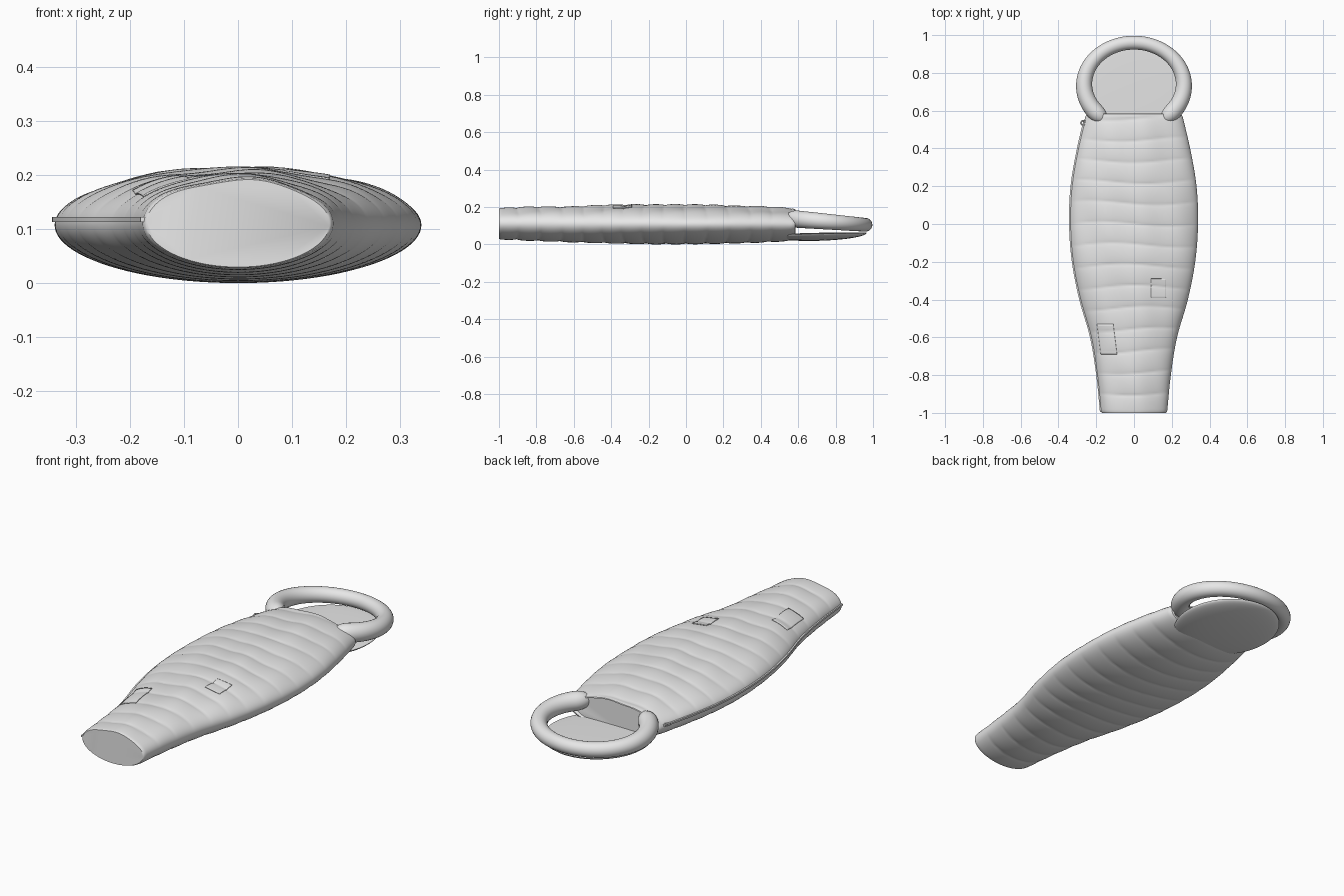
import bpy, bmesh
from math import sin, cos, pi, sqrt, radians, floor
from mathutils import Vector

cube = bpy.data.objects.get("Cube")
if cube:
    bpy.data.objects.remove(cube, do_unlink=True)

fabric = bpy.data.materials.new("light grey fabric")
fabric.use_nodes = True
fabric.diffuse_color = (0.8, 0.8, 0.8, 1)
fabric.node_tree.nodes["Principled BSDF"].inputs["Base Color"].default_value = (0.8, 0.8, 0.8, 1)


def finish(name, bm, angle=40):
    bmesh.ops.recalc_face_normals(bm, faces=bm.faces)
    mesh = bpy.data.meshes.new(name)
    bm.to_mesh(mesh)
    bm.free()
    obj = bpy.data.objects.new(name, mesh)
    bpy.context.collection.objects.link(obj)
    mesh.materials.append(fabric)
    bpy.ops.object.select_all(action="DESELECT")
    obj.select_set(True)
    bpy.context.view_layer.objects.active = obj
    bpy.ops.object.shade_smooth_by_angle(angle=radians(angle))
    return obj


def loft(name, rings, angle=40):
    """Skin a list of closed rings and cap both ends."""
    bm = bmesh.new()
    loops = [[bm.verts.new(p) for p in ring] for ring in rings]
    n = len(loops[0])
    for a, b in zip(loops, loops[1:]):
        for i in range(n):
            j = (i + 1) % n
            bm.faces.new((a[i], a[j], b[j], b[i]))
    bm.faces.new(loops[0])
    bm.faces.new(loops[-1])
    return finish(name, bm, angle)


# Body outline, sampled every 0.2 from foot to shoulders
WIDTH = [0.175, 0.195, 0.228, 0.285, 0.324, 0.339, 0.331, 0.297, 0.25]
TOP = [0.194, 0.202, 0.206, 0.212, 0.217, 0.214, 0.212, 0.206, 0.192]
BOTTOM = [0.026, 0.017, 0.01, 0.004, 0.0, 0.0, 0.003, 0.009, 0.02]


def sample(table, y):
    u = min(max((y + 1) / 0.2, 0), 7.999)
    k = floor(u)
    t = u - k
    b, c = table[k], table[k + 1]
    a = table[k - 1] if k else 2 * b - c
    d = table[k + 2] if k < 7 else 2 * c - b
    return b + 0.5 * t * (c - a + t * (2*a - 5*b + 4*c - d + t * (3*(b - c) + d - a)))


def quilt(x, y):
    """Depth of the seams between the padded baffles."""
    s = abs(sin(pi * (y + 0.012 * sin(9 * x + 5 * y)) / 0.112))
    return 0.007 * (1 - sqrt(s))


def skin(y, c, s):
    w, top, low = (sample(t, y) for t in (WIDTH, TOP, BOTTOM))
    mid = (top + low) / 2
    x = w * c
    half = (top - low) / 2 - quilt(x, y)
    z = mid + half * s
    if s > 0:                       # soft wrinkles on the upper side
        z += 0.004 * s * (sin(31 * x + 6 * y) * cos(7 * y) - 0.4)
    return Vector((x, y, z))


def section(y, scale=1.0, shift=0.0, n=96):
    centre = Vector((0, y, (sample(TOP, y) + sample(BOTTOM, y)) / 2))
    pts = []
    for i in range(n):
        a = 2 * pi * i / n
        p = centre + (skin(y, cos(a), sin(a)) - centre) * scale
        p.y += shift
        pts.append(p)
    return pts


# Quilted bag: soft foot edge, long body, recessed mouth
steps = 200
rings = [section(-0.985, 0.96, -0.015), section(-0.985, 0.985, -0.01)]
rings += [section(-0.985 + 1.555 * i / steps) for i in range(steps + 1)]
rings += [section(0.57, 0.97, 0.013), section(0.57, 0.92, 0.015), section(0.57, 0.88, 0.003)]
loft("quilted_bag", rings, 50)

# Padded hood roll: open tapered tube arching around the head
rings = []
sides, count = 24, 80
for i in range(count + 1):
    t = radians(-57 + 294 * i / count)
    y = 0.736 + 0.224 * sin(t)
    centre = Vector((0.264 * cos(t), y, 0.137 - 0.083 * (y - 0.57)))
    out = Vector((0.224 * cos(t), 0.264 * sin(t), 0)).normalized()
    edge = min(i, count - i)
    r = 0.0425 - 0.006 * sin(t)
    r *= sqrt(max(1 - (1 - min(edge / 5, 1)) ** 2, 0.04))
    rings.append([centre + out * r * cos(a) + Vector((0, 0, r * sin(a)))
                  for a in (2 * pi * k / sides for k in range(sides))])
loft("hood_roll", rings, 60)

# Head pad: shallow cushion continuing the underside
bm = bmesh.new()
bmesh.ops.create_uvsphere(bm, u_segments=64, v_segments=24, radius=1)
for v in bm.verts:
    x, y, z = v.co
    depth = 0.037 if z < 0 else 0.006
    v.co = (0.248 * x, 0.7 + 0.265 * y, 0.056 + 0.006 * y + depth * z)
finish("head_pad", bm, 60)

# Zip along the right edge
rings = []
for i in range(81):
    y = -0.995 + 1.545 * i / 80
    w = sample(WIDTH, y)
    rings.append([(-x, y, z) for x, z in ((w - 0.03, 0.113), (w + 0.005, 0.113),
                                          (w + 0.005, 0.122), (w - 0.03, 0.122))])
loft("side_zip", rings, 30)

# Zip pull: small loop at the top end
rings = []
for i in range(25):
    t = 2 * pi * i / 24
    rings.append([(-0.27 + cos(t) * (0.011 + 0.004 * cos(a)),
                   0.535 + sin(t) * (0.011 + 0.004 * cos(a)), 0.122 + 0.004 * sin(a))
                  for a in (2 * pi * k / 8 for k in range(8))])
loft("zip_pull", rings)


# Thin patches that follow the upper side
def patch(name, x0, x1, y0, y1, slant, n=16):
    bm = bmesh.new()
    grid = []
    for j in range(n + 1):
        y = y0 + (y1 - y0) * j / n
        row = []
        for i in range(n + 1):
            x = x0 + (x1 - x0) * i / n + slant * j / n
            c = x / sample(WIDTH, y)
            p = skin(y, c, sqrt(1 - c * c))
            p.z += 0.002
            row.append(bm.verts.new(p))
        grid.append(row)
    for a, b in zip(grid, grid[1:]):
        for i in range(n):
            bm.faces.new((a[i], a[i + 1], b[i + 1], b[i]))
    obj = finish(name, bm)
    solid = obj.modifiers.new("thickness", "SOLIDIFY")
    solid.thickness = 0.003
    solid.offset = 0


patch("left_patch", 0.09, 0.17, -0.39, -0.29, 0)
patch("right_patch", -0.175, -0.09, -0.69, -0.53, -0.02)
